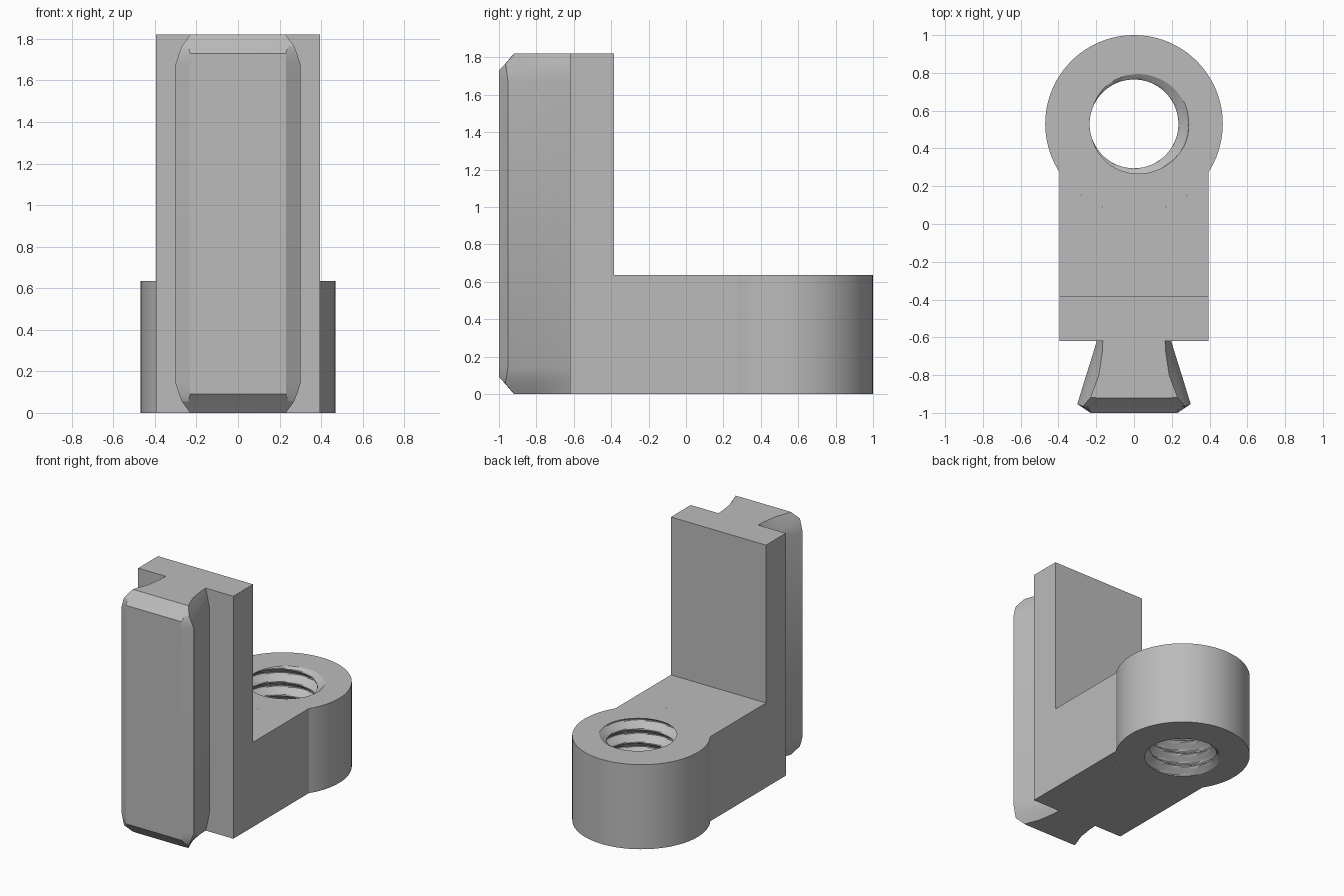
import bpy, bmesh
from math import sin, cos, pi, radians, acos

cube = bpy.data.objects.get("Cube")
if cube:
    bpy.data.objects.remove(cube)

grey = bpy.data.materials.new("plain_grey")
grey.use_nodes = True
GREY = (0.5, 0.5, 0.5, 1)
grey.diffuse_color = GREY
grey.node_tree.nodes["Principled BSDF"].inputs["Base Color"].default_value = GREY

HALF, BASE_H, TOP = 0.395, 0.635, 1.82
CY, R = 0.53, 0.47              # eye centre and outer radius
MINOR, MAJOR, PITCH = 0.235, 0.29, 0.1
SIDES = 96


def finish(name, bm, angle=None):
    bmesh.ops.recalc_face_normals(bm, faces=bm.faces)
    mesh = bpy.data.meshes.new(name)
    bm.to_mesh(mesh)
    bm.free()
    mesh.materials.append(grey)
    ob = bpy.data.objects.new(name, mesh)
    bpy.context.collection.objects.link(ob)
    if angle:
        bpy.ops.object.select_all(action='DESELECT')
        ob.select_set(True)
        bpy.context.view_layer.objects.active = ob
        bpy.ops.object.shade_smooth_by_angle(angle=radians(angle))
    return ob


def loft(bm, loops, closed=False):
    """Skin a list of closed vertex loops; cap the ends or join them up."""
    rings = [[bm.verts.new(p) for p in loop] for loop in loops]
    n = len(rings[0])
    pairs = list(zip(rings, rings[1:]))
    if closed:
        pairs.append((rings[-1], rings[0]))
    for a, b in pairs:
        for i in range(n):
            j = (i + 1) % n
            bm.faces.new((a[i], a[j], b[j], b[i]))
    if not closed:
        bm.faces.new(rings[0])
        bm.faces.new(rings[-1])


# L-shaped bracket: side profile up to the back edge, whose end hugs the eye
a0 = acos(HALF / R)
arc = [-a0 - (pi - 2 * a0) * i / 32 for i in range(33)]
outline = [(-HALF, -0.385), (HALF, -0.385)] + [(R * cos(a), CY + R * sin(a)) for a in arc]
bm = bmesh.new()
loft(bm, [[(x, y, z) for x, y in outline] for z in (0, BASE_H)])
finish("arm", bm)

bm = bmesh.new()
plate = [(-HALF, -0.62), (HALF, -0.62), (HALF, -0.385), (-HALF, -0.385)]
loft(bm, [[(x, y, z) for x, y in plate] for z in (0, TOP)])
finish("upright_plate", bm)


# Eye with a threaded hole: helical wall, flat ends and round outside
def thread_radius(angle, z):
    p = ((z - BASE_H) / PITCH + 0.5 - angle / (2 * pi)) % 1
    d = abs(p - 0.5) * 2                      # 0 in the groove, 1 on the crest
    p = min(1, max(0, (d - 0.12) / 0.76))
    return MAJOR + (MINOR - MAJOR) * p


def circle(radius, z):
    angles = [2 * pi * i / SIDES for i in range(SIDES)]
    radii = [radius(a, z) if callable(radius) else radius for a in angles]
    return [(r * cos(a), CY + r * sin(a), z) for a, r in zip(angles, radii)]


ROWS = 76
loops = [circle(R, 0), circle(R, BASE_H)]
loops += [circle(thread_radius, BASE_H * (1 - i / ROWS)) for i in range(ROWS + 1)]
bm = bmesh.new()
loft(bm, loops, closed=True)
finish("threaded_eye", bm, 25)

# Dovetail rail: half sections from the straight middle out to the tapered end
sections = [
    (1.68, [(0.197, -0.62), (0.215, -0.68), (0.253, -0.8), (0.30, -0.953), (0.23, -1.0)]),
    (1.73, [(0.187, -0.62), (0.202, -0.68), (0.237, -0.8), (0.284, -0.96), (0.23, -1.0)]),
    (1.765, [(0.179, -0.62), (0.191, -0.68), (0.222, -0.8), (0.27, -0.965), (0.24, -0.967)]),
    (1.82, [(0.165, -0.62), (0.168, -0.68), (0.186, -0.8), (0.23, -0.918), (0.2, -0.92)]),
]


def section(z, half):
    pts = [(HALF * 0.4, -0.6)] + half
    return [(x, y, z) for x, y in pts] + [(-x, y, z) for x, y in reversed(pts)]


bm = bmesh.new()
loft(bm, [section(TOP - z, h) for z, h in reversed(sections)] + [section(z, h) for z, h in sections])
finish("dovetail_rail", bm, 22)
